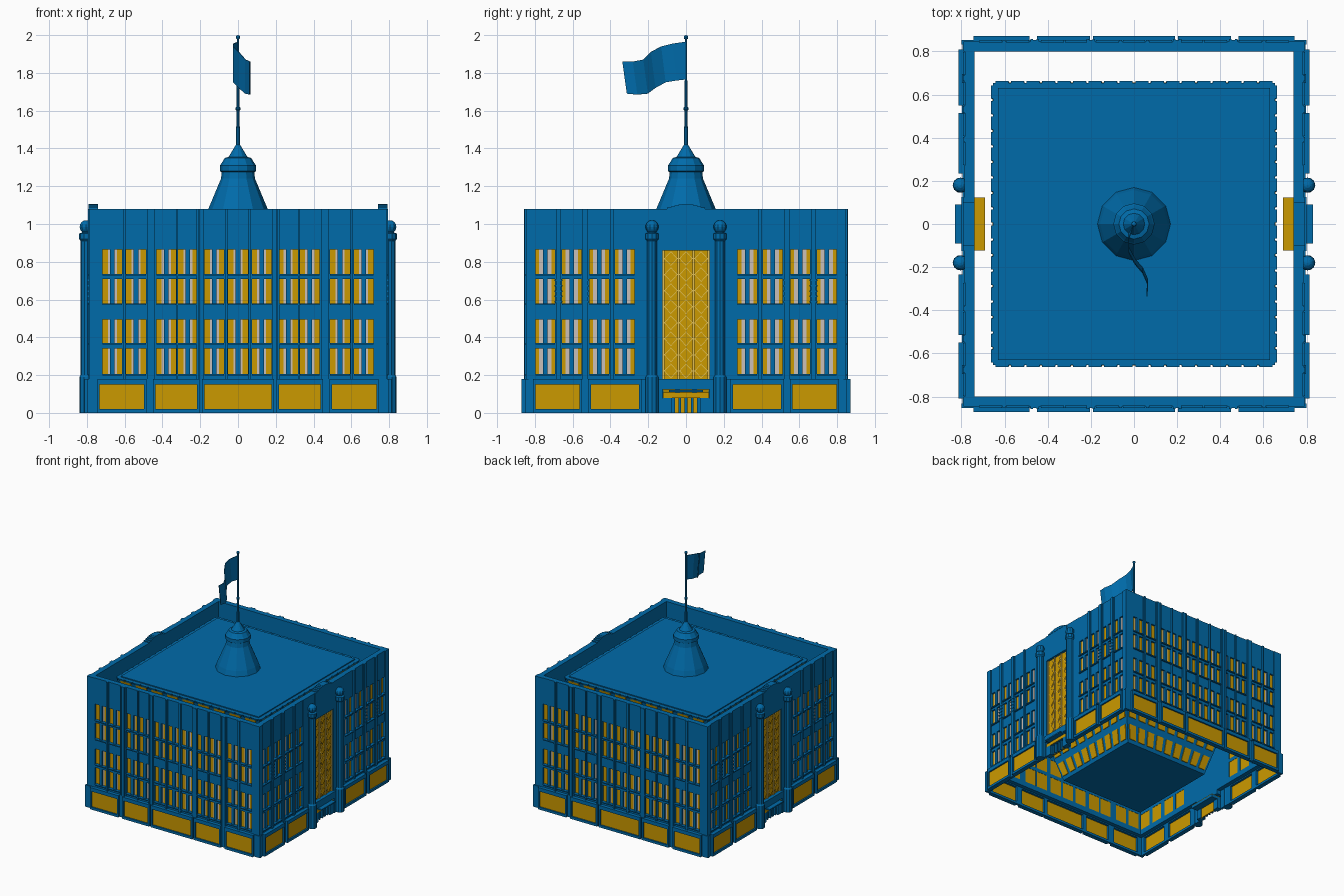
import bpy
import bmesh
from math import cos, sin, pi
from mathutils import Vector, Matrix

cube = bpy.data.objects.get("Cube")
if cube:
    bpy.data.objects.remove(cube, do_unlink=True)


def material(name, rgb):
    m = bpy.data.materials.new(name)
    m.use_nodes = True
    m.diffuse_color = (*rgb, 1)
    m.node_tree.nodes["Principled BSDF"].inputs["Base Color"].default_value = (*rgb, 1)
    return m


BLUE = material("blue", (0.0, 0.147, 0.4))
GOLD = material("gold", (0.6, 0.32, 0.0))
PALE = material("pale_glass", (0.6, 0.53, 0.48))
TRIM = material("light_gold", (0.75, 0.53, 0.1))

# Side frames: u runs along the wall, d points outward
FRONT = lambda u, d, z: (u, -d, z)
BACK = lambda u, d, z: (-u, d, z)
RIGHT = lambda u, d, z: (d, u, z)
LEFT = lambda u, d, z: (-d, -u, z)
ENDS, FLANKS = (FRONT, BACK), (RIGHT, LEFT)


class Part:
    """Collects boxes and turned shapes into one object."""

    def __init__(self, name, mat):
        self.name, self.mat, self.bm = name, mat, bmesh.new()

    def box(self, u, d, z, frame):
        v = [self.bm.verts.new(frame(a, b, c)) for a in u for b in d for c in z]
        for f in ((0, 1, 3, 2), (4, 6, 7, 5), (0, 4, 5, 1),
                  (2, 3, 7, 6), (0, 2, 6, 4), (1, 5, 7, 3)):
            self.bm.faces.new([v[i] for i in f])

    def lathe(self, profile, n, center=(0, 0)):
        rings = [[self.bm.verts.new((center[0] + r * cos(2 * pi * i / n),
                                     center[1] + r * sin(2 * pi * i / n), z))
                  for i in range(n)] for r, z in profile]
        for a, b in zip(rings, rings[1:]):
            for i in range(n):
                j = (i + 1) % n
                self.bm.faces.new((a[i], a[j], b[j], b[i]))
        self.bm.faces.new(rings[0])
        self.bm.faces.new(rings[-1])

    def ball(self, center, radius):
        bmesh.ops.create_uvsphere(self.bm, u_segments=10, v_segments=8, radius=radius,
                                  matrix=Matrix.Translation(Vector(center)))

    def finish(self):
        bmesh.ops.recalc_face_normals(self.bm, faces=self.bm.faces)
        mesh = bpy.data.meshes.new(self.name)
        self.bm.to_mesh(mesh)
        self.bm.free()
        mesh.materials.append(self.mat)
        ob = bpy.data.objects.new(self.name, mesh)
        bpy.context.collection.objects.link(ob)
        return ob


walls = Part("outer_walls", BLUE)
pilasters = Part("pilasters", BLUE)
gold_panes = Part("gold_windows", GOLD)
pale_panes = Part("pale_windows", PALE)
base = Part("ground_floor_frame", BLUE)
shops = Part("shop_windows", GOLD)

ROWS = ((0.205, 0.34), (0.37, 0.495), (0.58, 0.71), (0.735, 0.865))
BANDS = ((0.16, 0.205), (0.34, 0.37), (0.495, 0.58), (0.71, 0.735), (0.865, 1.08))


def window_wall(frame, u0, u1, inner, outer, units, split):
    """Bands, piers and paired panes; each pane is pale up to split, then gold."""
    for z in BANDS:
        walls.box((u0, u1), (inner, outer - 0.008), z, frame)
    half = 0.052
    edges = [u0] + [e for c in units for e in (c - half, c + half)] + [u1]
    for a, b in zip(edges[::2], edges[1::2]):
        walls.box((a, b), (inner, outer - 0.004), (0.16, 1.08), frame)
        mid = (a + b) / 2
        w = min(b - a, 0.05) * 0.35
        if u0 < a and b < u1:
            pilasters.box((mid - w, mid + w), (outer - 0.005, outer + 0.004), (0.18, 1.08), frame)
    for c in units:
        walls.box((c - 0.012, c + 0.012), (inner + 0.01, outer - 0.008), (0.18, 0.87), frame)
        for z0, z1 in ROWS:
            walls.box((c - half, c + half), (outer - 0.01, outer + 0.004), (z0 - 0.008, z0), frame)
            gold_panes.box((c - half, c + half), (inner + 0.002, inner + 0.008), (z0, z1), frame)
            for s in (-1, 1):
                depth = (outer - 0.028, outer - 0.022)
                pale_panes.box((c + s * 0.01, c + s * split), depth, (z0, z1), frame)
                gold_panes.box((c + s * split, c + s * half), depth, (z0, z1), frame)


def shop_row(frame, u0, u1, outer, bays):
    """Ground floor: thin plinth with projecting framed shop windows."""
    inner = outer - 0.02
    for z in ((0, 0.02), (0.15, 0.18)):
        base.box((u0, u1), (inner, outer), z, frame)
    edges = [u0] + [e for b in bays for e in b] + [u1]
    for a, b in zip(edges[::2], edges[1::2]):
        base.box((a, b), (inner, outer), (0, 0.18), frame)
    for a, b in bays:
        for z in ((0, 0.02), (0.15, 0.18)):
            base.box((a - 0.01, b + 0.01), (outer, outer + 0.018), z, frame)
        for e in ((a - 0.01, a + 0.003), (b - 0.003, b + 0.01)):
            base.box(e, (outer, outer + 0.018), (0.02, 0.15), frame)
        shops.box((a, b), (outer - 0.002, outer + 0.006), (0.02, 0.15), frame)


# Long front and back walls
half_units = (0.665, 0.54, 0.38, 0.265, 0.125)
end_units = [-c for c in half_units] + [0] + list(half_units[::-1])
end_bays = [(-0.735, -0.495), (-0.44, -0.215), (-0.18, 0.18), (0.215, 0.44), (0.495, 0.735)]
for frame in ENDS:
    window_wall(frame, -0.79, 0.79, 0.80, 0.85, end_units, 0.024)
    shop_row(frame, -0.80, 0.80, 0.853, end_bays)
    for u in (-0.46, -0.2, 0.2, 0.46):
        for s in (-0.014, 0.014):
            pilasters.box((u + s - 0.006, u + s + 0.006), (0.84, 0.858), (0.18, 1.08), frame)

# Flank walls either side of the entrances
grille = Part("entrance_grille", GOLD)
grille_trim = Part("grille_bars", TRIM)
columns = Part("entrance_columns", BLUE)
canopy = Part("entrance_canopies", BLUE)
doors = Part("entrance_doors", GOLD)
flank_units = (0.325, 0.46, 0.605, 0.745)
for frame in FLANKS:
    window_wall(frame, 0.125, 0.82, 0.74, 0.79, flank_units, 0.032)
    window_wall(frame, -0.82, -0.125, 0.74, 0.79, [-c for c in flank_units[::-1]], 0.032)
    shop_row(frame, 0.125, 0.853, 0.795, [(0.245, 0.505), (0.56, 0.80)])
    shop_row(frame, -0.853, -0.125, 0.795, [(-0.80, -0.56), (-0.505, -0.245)])

    # Short stacked bars on the piers
    for u in (-0.675, -0.53, 0.53, 0.675):
        for k in range(5):
            z = 0.585 + k * 0.028
            pilasters.box((u - 0.02, u + 0.02), (0.79, 0.797), (z, z + 0.008), frame)

    # Tall central grille with bars and outlined diamonds
    walls.box((-0.125, 0.125), (0.74, 0.79), (0.86, 1.08), frame)
    walls.box((-0.125, 0.125), (0.74, 0.762), (0.18, 0.86), frame)
    grille.box((-0.125, 0.125), (0.762, 0.77), (0.18, 0.86), frame)
    for u in (-0.12, -0.04, 0.04, 0.12):
        grille_trim.box((u - 0.005, u + 0.005), (0.77, 0.778), (0.18, 0.86), frame)
    for u in (-0.08, 0, 0.08):
        for k in range(8):
            z = 0.222 + k * 0.085
            diamond = lambda a, b, c, u=u, z=z: frame(u + 0.6 * (a - c), b, z + 0.65 * (a + c))
            grille_trim.box((-0.03, 0.03), (0.77, 0.773), (-0.03, 0.03), diamond)
            grille.box((-0.026, 0.026), (0.77, 0.776), (-0.026, 0.026), diamond)

    # Curved crest above the grille
    for k in range(10):
        a, b = -0.1 + k * 0.02, -0.08 + k * 0.02
        h = 0.025 * cos((a + b) / 2 * pi / 0.22)
        walls.box((a, b), (0.74, 0.792), (1.08, 1.08 + h), frame)

    # Doorway, lintel slab with gold facing, doors and canopy
    canopy.box((-0.125, 0.125), (0.74, 0.80), (0.125, 0.18), frame)
    canopy.box((-0.09, 0.09), (0.745, 0.83), (0.11, 0.12), frame)
    canopy.box((-0.122, 0.122), (0.69, 0.785), (0.08, 0.102), frame)
    doors.box((-0.122, 0.122), (0.69, 0.785), (0.102, 0.107), frame)
    doors.box((-0.122, 0.122), (0.785, 0.79), (0.08, 0.107), frame)
    doors.box((-0.085, 0.085), (0.752, 0.76), (0, 0.08), frame)
    for s in (-1, 1):
        canopy.box((s * 0.125, s * 0.075), (0.745, 0.79), (0, 0.08), frame)
    for u in (-0.066, -0.033, 0, 0.033, 0.066):
        canopy.box((u - 0.007, u + 0.007), (0.755, 0.775), (0, 0.08), frame)

    # Columns topped by balls
    for u in (-0.18, 0.18):
        x, y, _ = frame(u, 0.805, 0)
        columns.lathe([(0.035, 0), (0.035, 0.19), (0.028, 0.2), (0.028, 0.91), (0.036, 0.92),
                       (0.036, 0.95), (0.02, 0.955), (0.02, 0.97)], 10, (x, y))
        columns.ball((x, y, 0.985), 0.035)

for part in (walls, pilasters, gold_panes, pale_panes, base, shops,
             grille, grille_trim, canopy, doors, columns):
    part.finish()

# Inner core, narrowing towards the ground, with rows of panes
BOTTOM, TOP = 0.05, 1.03
core_half = lambda z: 0.39 + 0.265 * (z - BOTTOM) / (TOP - BOTTOM)
core = Part("inner_core", BLUE)
core.box((-1, 1), (-1, 1), (BOTTOM, TOP),
         lambda u, d, z: (u * core_half(z), d * core_half(z), z))
core.box((-0.63, 0.63), (-0.63, 0.63), (TOP, TOP + 0.008), FRONT)
core_panes = Part("inner_windows", GOLD)
for side in ENDS + FLANKS:
    tilted = lambda u, d, z: side(u * core_half(z), core_half(z) + d, z)
    for k in range(9):
        u = -0.88 + k * 0.22
        for r in range(6):
            z = 0.08 + r * 0.165
            core_panes.box((u - 0.075, u + 0.075), (-0.002, 0.006), (z, z + 0.11), tilted)
    for k in range(18):
        u = -0.935 + k * 0.11
        core.box((u - 0.046, u + 0.046), (-0.002, 0.008), (1.016, TOP), tilted)
core.finish()
core_panes.finish()

# Roof turret
turret = Part("roof_turret", BLUE)
turret.lathe([(0.172, TOP), (0.157, 1.08), (0.09, 1.24), (0.086, 1.275), (0.096, 1.28),
              (0.096, 1.31), (0.088, 1.32), (0.07, 1.35), (0.05, 1.355),
              (0.014, 1.415), (0.01, 1.42)], 12)
turret.finish()

# Flagpole with collar and ball
pole = Part("flagpole", BLUE)
pole.lathe([(0.011, 1.4), (0.008, 1.6), (0.013, 1.605), (0.013, 1.615),
            (0.007, 1.62), (0.006, 1.985)], 8)
pole.ball((0, 0, 1.988), 0.012)
pole.finish()

# Waving flag: x, y, top and bottom height along its length
flag = Part("flag", BLUE)
path = ((0, 0, 1.965, 1.765), (-0.025, -0.06, 1.955, 1.76), (-0.025, -0.12, 1.94, 1.75),
        (0.005, -0.175, 1.91, 1.72), (0.04, -0.215, 1.87, 1.69),
        (0.064, -0.27, 1.86, 1.685), (0.06, -0.325, 1.86, 1.69))
pairs = [[flag.bm.verts.new((x, y - s * 0.012 * (y < 0), z)) for s, z in ((1, t), (-1, b))]
         for x, y, t, b in path]
for p, q in zip(pairs, pairs[1:]):
    flag.bm.faces.new((p[0], p[1], q[1], q[0]))
cloth = flag.finish()
thick = cloth.modifiers.new("thickness", "SOLIDIFY")
thick.thickness = 0.004
thick.offset = 0
